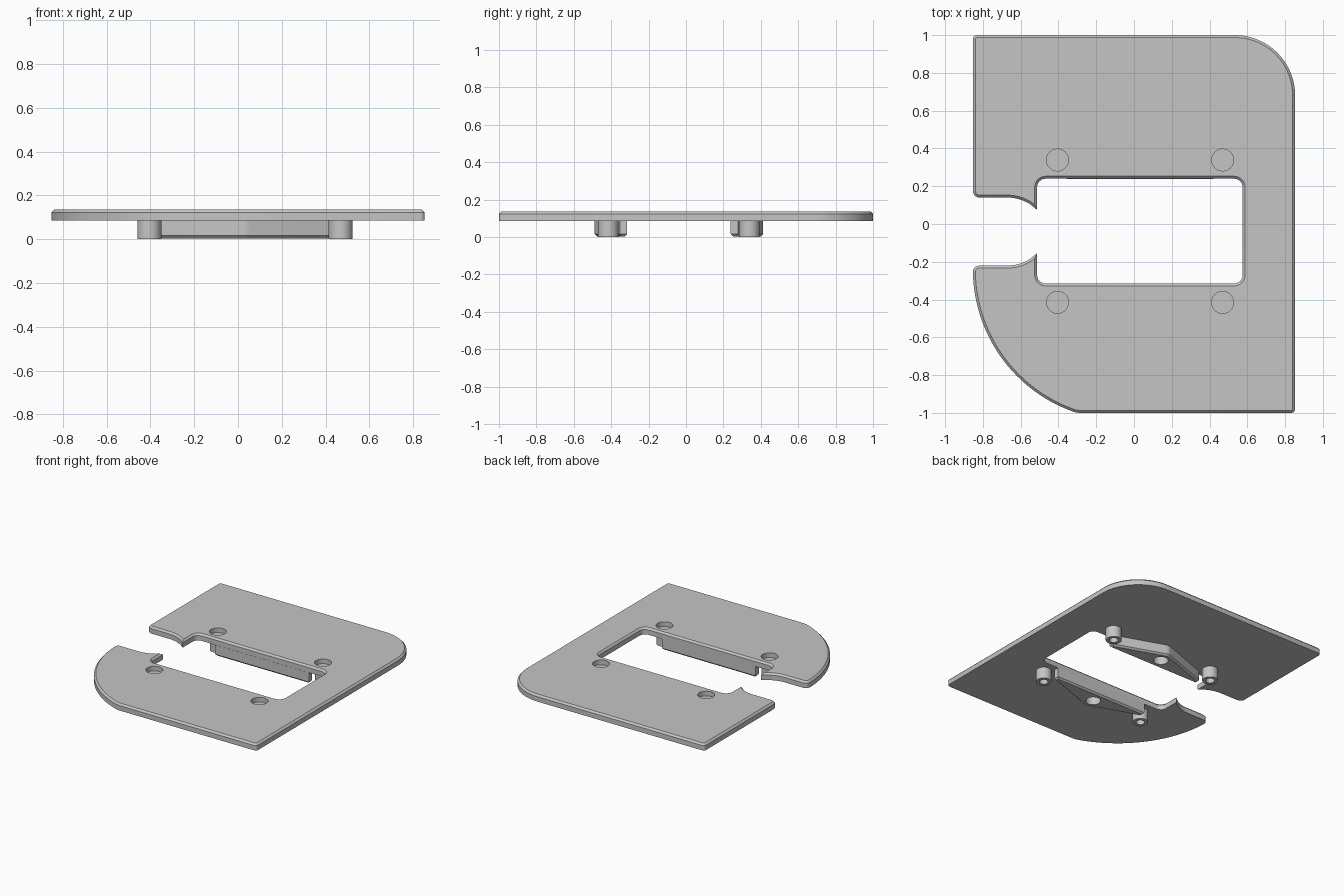
import bpy, bmesh
from math import radians, cos, sin

default = bpy.data.objects.get("Cube")
if default:
    bpy.data.objects.remove(default, do_unlink=True)

grey = bpy.data.materials.new("plain grey")
grey.use_nodes = True
colour = (0.56, 0.56, 0.56, 1)
grey.diffuse_color = colour
grey.node_tree.nodes["Principled BSDF"].inputs["Base Color"].default_value = colour

PLATE_Z, TOP_Z = 0.086, 0.136
MID_X, MID_Y = 0.032, -0.038       # centre of the mounting pattern


def arc(cx, cy, r, start, end, steps=8):
    angles = [radians(start + (end - start) * i / steps) for i in range(steps + 1)]
    return [(cx + r * cos(a), cy + r * sin(a)) for a in angles]


def slab(name, outline, z0, z1, chamfer, chamfer_top):
    """Extrude an outline and chamfer its top or bottom rim."""
    bm = bmesh.new()
    base = bm.faces.new([bm.verts.new((x, y, z0)) for x, y in outline])
    up = bmesh.ops.extrude_face_region(bm, geom=[base], use_keep_orig=True)
    moved = [v for v in up["geom"] if isinstance(v, bmesh.types.BMVert)]
    bmesh.ops.translate(bm, verts=moved, vec=(0, 0, z1 - z0))
    bmesh.ops.recalc_face_normals(bm, faces=bm.faces)
    rim_z = z1 if chamfer_top else z0
    rim = [e for e in bm.edges if all(abs(v.co.z - rim_z) < 1e-5 for v in e.verts)]
    bmesh.ops.bevel(bm, geom=rim, offset=chamfer, segments=1,
                    affect='EDGES', clamp_overlap=False)
    mesh = bpy.data.meshes.new(name)
    bm.to_mesh(mesh)
    bm.free()
    mesh.materials.append(grey)
    obj = bpy.data.objects.new(name, mesh)
    bpy.context.collection.objects.link(obj)
    return obj


def cylinder(name, x, y, r, z0, z1):
    bpy.ops.mesh.primitive_cylinder_add(vertices=48, radius=r, depth=z1 - z0,
                                        location=(x, y, (z0 + z1) / 2))
    obj = bpy.context.object
    obj.name = name
    obj.data.materials.append(grey)
    return obj


def activate(obj):
    bpy.ops.object.select_all(action='DESELECT')
    obj.select_set(True)
    bpy.context.view_layer.objects.active = obj


def drill(obj, x, y, r, z0, z1):
    """Cut a round blind hole."""
    cutter = cylinder("cutter", x, y, r, z0, z1)
    cutter.hide_render = True
    mod = obj.modifiers.new("hole", 'BOOLEAN')
    mod.operation, mod.solver, mod.object = 'DIFFERENCE', 'EXACT', cutter
    activate(obj)
    bpy.ops.object.modifier_apply(modifier=mod.name)
    bpy.data.objects.remove(cutter, do_unlink=True)


def finish(obj):
    activate(obj)
    bpy.ops.object.shade_smooth_by_angle(angle=radians(25))


# Plate outline, counter-clockwise from the front edge
outline = [(-0.29, -1)]
outline += arc(0.833, -0.98, 0.02, -90, 0, 4)
outline += arc(0.533, 0.68, 0.32, 0, 90, 24)
outline += arc(-0.833, 0.98, 0.02, 90, 180, 4)
# back lip of the side opening, ending in a pointed tip
outline += arc(-0.818, 0.175, 0.035, 180, 270, 5)
outline += arc(-0.67, -0.082, 0.222, 90, 58, 6)
outline += [(-0.513, 0.075)]
# rectangular window with rounded corners
outline += arc(-0.468, 0.195, 0.045, 180, 90, 6)
outline += arc(0.53, 0.195, 0.045, 90, 0, 6)
outline += arc(0.53, -0.27, 0.045, 0, -90, 6)
outline += arc(-0.468, -0.27, 0.045, -90, -180, 6)
# front lip and the big rounded corner
outline += [(-0.513, -0.155)]
outline += arc(-0.67, 0.002, 0.222, -58, -90, 6)
outline += arc(-0.818, -0.255, 0.035, 90, 180, 5)
outline += arc(-0.053, -0.24, 0.8, 184, 251, 28)
plate = slab("plate", outline, PLATE_Z, TOP_Z, 0.013, True)

# Screw bosses below, with recesses in the plate above them
for sx, side in ((-1, "right"), (1, "left")):
    for sy, end in ((-1, "front"), (1, "back")):
        x, y = MID_X + sx * 0.437, MID_Y + sy * 0.377
        drill(plate, x, y, 0.058, TOP_Z - 0.035, TOP_Z + 0.05)
        boss = cylinder(f"{end}_{side}_boss", x, y, 0.055, 0, PLATE_Z)
        drill(boss, x, y, 0.03, -0.05, 0.07)
        finish(boss)
finish(plate)

# Triangular ribs with a rounded peak along the long sides of the window
half_rib = [(-0.39, 0.277), (0.39, 0.277), (0.39, 0.315)]
half_rib += arc(0, 0.39, 0.06, 70, 110, 4) + [(-0.39, 0.315)]
for sy, end in ((-1, "front"), (1, "back")):
    points = [(MID_X + x, MID_Y + sy * y) for x, y in half_rib]
    rib = slab(f"{end}_rib", points, 0.004, PLATE_Z, 0.012, False)
    drill(rib, MID_X, MID_Y + sy * 0.365, 0.052, -0.05, 0.07)
    finish(rib)
